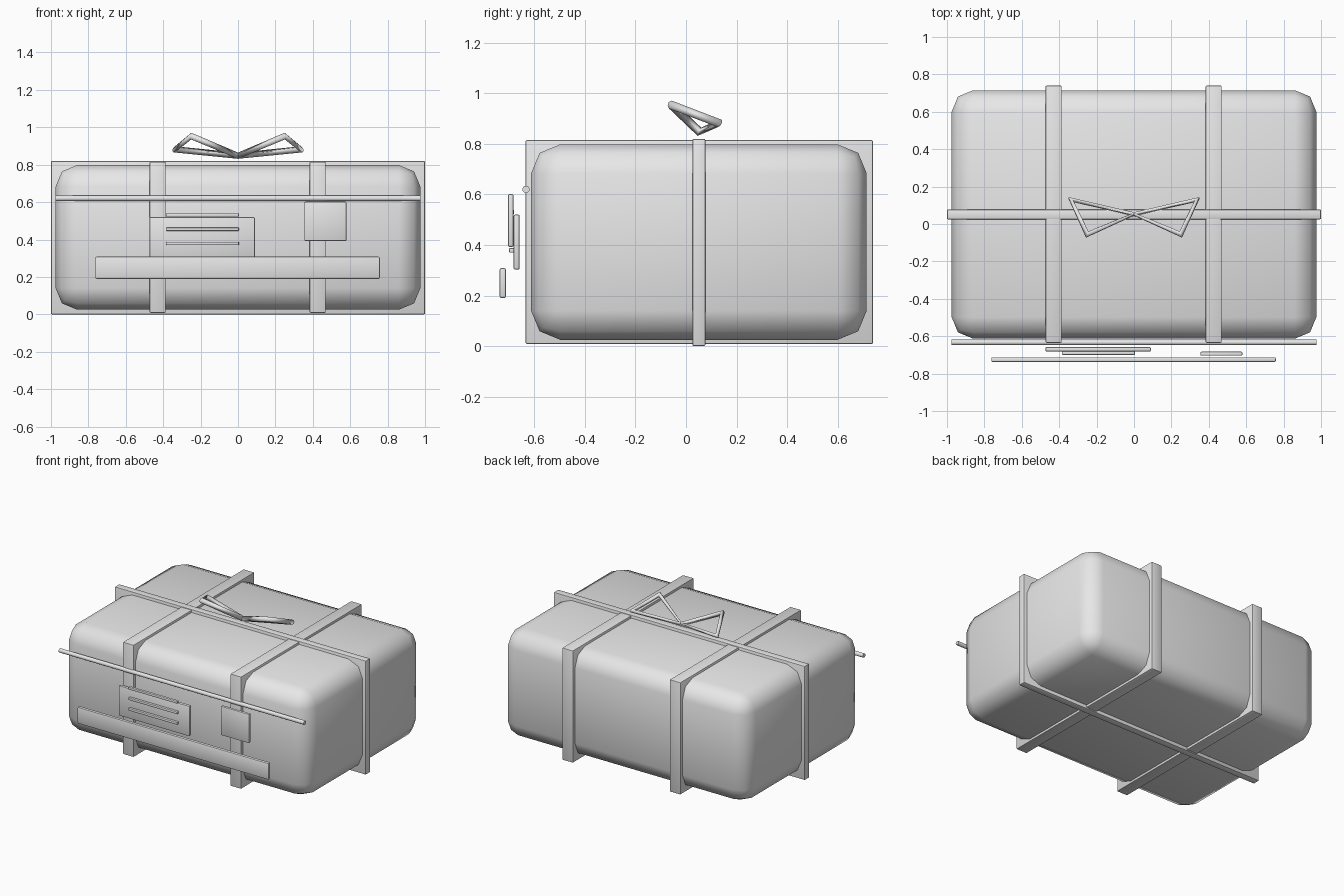
import bpy
from mathutils import Vector

cube = bpy.data.objects.get("Cube")
if cube:
    bpy.data.objects.remove(cube, do_unlink=True)

grey = bpy.data.materials.new("light_grey")
grey.use_nodes = True
grey.diffuse_color = (0.8, 0.8, 0.8, 1)
grey.node_tree.nodes["Principled BSDF"].inputs["Base Color"].default_value = (0.8, 0.8, 0.8, 1)


def box(name, low, high, bevel=0.006, segments=2, smooth=False):
    """Bevelled box spanning two opposite corners."""
    low, high = Vector(low), Vector(high)
    bpy.ops.mesh.primitive_cube_add(size=1, location=(low + high) / 2)
    ob = bpy.context.object
    ob.name = name
    ob.scale = high - low
    bpy.ops.object.transform_apply(location=False, rotation=False, scale=True)
    mod = ob.modifiers.new("rounding", 'BEVEL')
    mod.width = bevel
    mod.segments = segments
    bpy.ops.object.modifier_apply(modifier=mod.name)
    if smooth:
        bpy.ops.object.shade_smooth()
    else:
        bpy.ops.object.shade_smooth_by_angle()
    ob.data.materials.append(grey)
    return ob


def rod(name, center, length, radius):
    """Round bar along x."""
    bpy.ops.mesh.primitive_cylinder_add(vertices=16, radius=radius, depth=length,
                                        location=center, rotation=(0, 1.5708, 0))
    ob = bpy.context.object
    ob.name = name
    bpy.ops.object.shade_smooth_by_angle()
    ob.data.materials.append(grey)


def wire_loop(name, points, radius):
    """Closed tube through a few corner points."""
    curve = bpy.data.curves.new(name, 'CURVE')
    curve.dimensions = '3D'
    curve.bevel_depth = radius
    curve.bevel_resolution = 2
    spline = curve.splines.new('POLY')
    spline.points.add(len(points) - 1)
    for p, co in zip(spline.points, points):
        p.co = (*co, 1)
    spline.use_cyclic_u = True
    curve.materials.append(grey)
    ob = bpy.data.objects.new(name, curve)
    bpy.context.collection.objects.link(ob)


# Rounded case
box("case_body", (-0.975, -0.613, 0.025), (0.975, 0.715, 0.798), 0.115, 2, True)

# Straps around the case
for side, x in (("right", -0.43), ("left", 0.426)):
    box("cross_strap_" + side, (x - 0.043, -0.635, 0.008), (x + 0.043, 0.74, 0.815))
box("long_strap", (-1, 0.025, 0), (1, 0.077, 0.82))

# Front trim: lid rod, lower band, label and latch
rod("lid_rod", (0, -0.633, 0.62), 1.95, 0.0145)
box("lower_band", (-0.763, -0.737, 0.19), (0.758, -0.713, 0.308))
box("label_plate", (-0.473, -0.682, 0.303), (0.09, -0.658, 0.52))
box("latch_plate", (0.355, -0.704, 0.392), (0.58, -0.683, 0.602))
for i in range(3):
    z = 0.379 + 0.076 * i
    box(f"label_line_{i + 1}", (-0.385, -0.7, z - 0.009), (0.005, -0.68, z + 0.009), 0.004)

# Bow of two wire loops on top
for side, s in (("right", -1), ("left", 1)):
    wire_loop("bow_loop_" + side,
              [(0, 0.053, 0.848), (s * 0.337, 0.13, 0.882), (s * 0.25, -0.056, 0.953)], 0.018)
